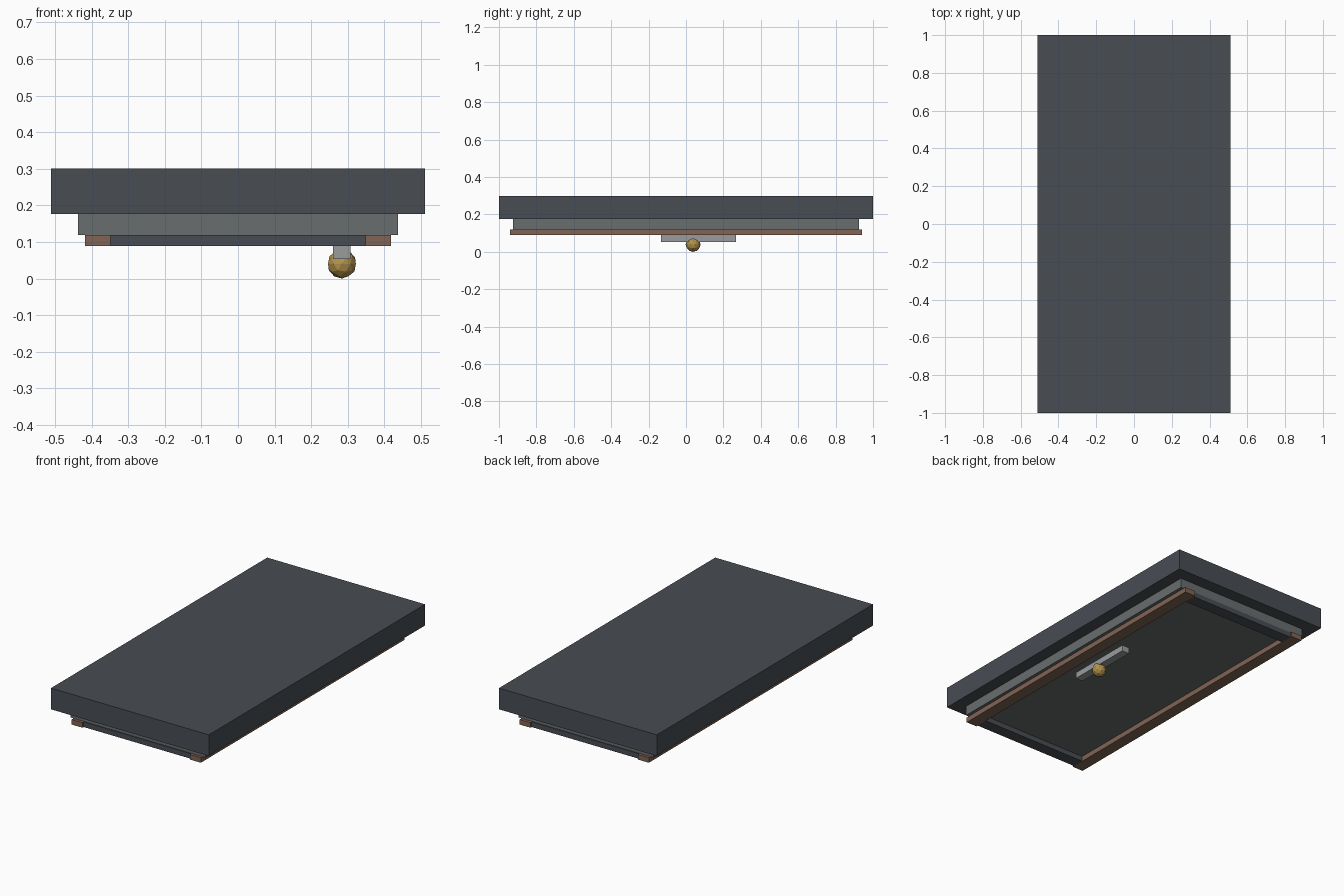
import bpy

if "Cube" in bpy.data.objects:
    bpy.data.objects.remove(bpy.data.objects["Cube"])


def material(name, rgb):
    m = bpy.data.materials.new(name)
    m.diffuse_color = (*rgb, 1)
    m.use_nodes = True
    m.node_tree.nodes["Principled BSDF"].inputs["Base Color"].default_value = m.diffuse_color
    return m


slate = material("slate", (0.065, 0.075, 0.088))
grey = material("grey", (0.14, 0.155, 0.155))
brown = material("brown", (0.22, 0.13, 0.09))
steel = material("steel", (0.32, 0.33, 0.34))
brass = material("brass", (0.45, 0.29, 0.07))


def box(name, x, y, z, mat):
    """Box from (min, max) ranges on each axis."""
    bpy.ops.mesh.primitive_cube_add(size=1, location=[sum(r) / 2 for r in (x, y, z)])
    o = bpy.context.object
    o.name = name
    o.scale = [r[1] - r[0] for r in (x, y, z)]
    bpy.ops.object.transform_apply(location=False, rotation=False, scale=True)
    o.data.materials.append(mat)
    return o


# Stacked slab and inner panel
box("top_slab", (-0.511, 0.511), (-1, 1), (0.176, 0.30), slate)
box("inner_panel", (-0.437, 0.437), (-0.925, 0.925), (0.119, 0.176), grey)

# Raised border under the panel: long side rails and short end bars
for s, side, end in ((-1, "left", "front"), (1, "right", "back")):
    box(side + "_rail", sorted((s * 0.348, s * 0.418)), (-0.941, 0.941), (0.089, 0.119), brown)
    box(end + "_bar", (-0.348, 0.348), sorted((s * 0.86, s * 0.93)), (0.089, 0.119), slate)

# Latch bar with a faceted knob
box("latch_bar", (0.26, 0.308), (-0.134, 0.266), (0.053, 0.089), steel)
bpy.ops.mesh.primitive_ico_sphere_add(subdivisions=2, radius=0.04, location=(0.284, 0.038, 0.04))
knob = bpy.context.object
knob.name = "knob"
knob.data.materials.append(brass)
